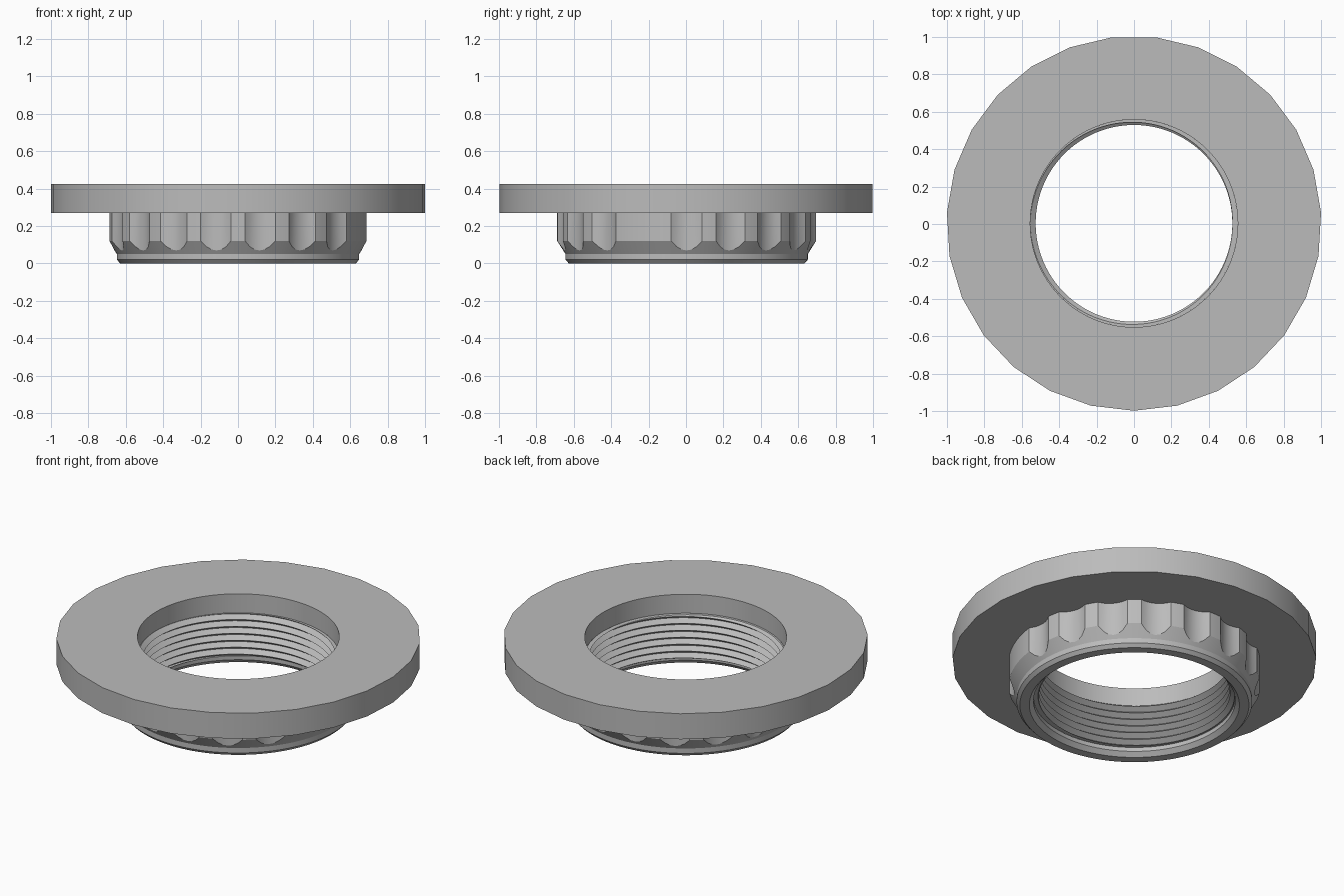
import bpy, bmesh
from math import pi, tau, sin, cos, sqrt, acos, floor, radians

cube = bpy.data.objects.get("Cube")
if cube:
    bpy.data.objects.remove(cube)

CENTRE_Y = 0.0034      # an odd-sided rim sits slightly off centre
BORE, CREST = 0.555, 0.526
THREAD_LOW, THREAD_HIGH = 0.05, 0.31

metal = bpy.data.materials.new("grey metal")
metal.use_nodes = True
grey = (0.5, 0.5, 0.5, 1)
metal.diffuse_color = grey
metal.node_tree.nodes["Principled BSDF"].inputs["Base Color"].default_value = grey


def revolve(name, columns):
    """Skin neighbouring columns of (angle, radius, z) points and weld them."""
    bm = bmesh.new()
    grid = [[bm.verts.new((r * cos(a), r * sin(a) + CENTRE_Y, z)) for a, r, z in col]
            for col in columns]
    for left, right in zip(grid, grid[1:]):
        for i in range(len(left) - 1):
            bm.faces.new((left[i], right[i], right[i + 1], left[i + 1]))
    bmesh.ops.remove_doubles(bm, verts=bm.verts, dist=1e-5)
    mesh = bpy.data.meshes.new(name)
    bm.to_mesh(mesh)
    bm.free()
    mesh.materials.append(metal)
    obj = bpy.data.objects.new(name, mesh)
    bpy.context.collection.objects.link(obj)
    bpy.ops.object.select_all(action="DESELECT")
    obj.select_set(True)
    bpy.context.view_layer.objects.active = obj
    bpy.ops.object.shade_smooth_by_angle(angle=radians(28))
    return obj


# Flange: coarse polygonal rim around a fine round bore
SIDES, FINE = 27, 4
RIM, BOTTOM, TOP = 1.0017, 0.27, 0.425
flange = []
for j in range(SIDES * FINE + 1):
    a = -pi / 2 + tau * j / (SIDES * FINE)
    corner = -pi / 2 + tau * floor(j / FINE + 0.5) / SIDES
    flange.append([(a, 0.62, BOTTOM), (corner, RIM, BOTTOM), (corner, RIM, TOP),
                   (a, BORE, TOP), (a, BORE, THREAD_HIGH)])
revolve("flange", flange)

# Splined collar: round grooves cut into a tapered ring, one groove left out
SLOTS, PLAIN_SLOT = 18, 17
OUTER, FLOOR, CUT = 0.692, 0.66, 0.14
LIP, LIP_Z, TAPER_Z = 0.648, 0.05, 0.12
axis = FLOOR + CUT
half = acos((axis ** 2 + OUTER ** 2 - CUT ** 2) / (2 * axis * OUTER))
offsets = [-radians(10), -radians(8.3)] + [half * k / 3 for k in range(-3, 4)] + [radians(8.3)]


def collar_column(slot, d):
    a = slot * tau / SLOTS + d
    r = OUTER
    if slot != PLAIN_SLOT and abs(d) < half - 1e-6:
        r = axis * cos(d) - sqrt(CUT ** 2 - (axis * sin(d)) ** 2)
    taper = LIP_Z + (TAPER_Z - LIP_Z) * (r - LIP) / (OUTER - LIP)
    profile = [(BORE, THREAD_LOW), (BORE, 0.025), (0.578, 0), (0.63, 0),
               (LIP, 0.02), (LIP, LIP_Z), (r, taper), (r, BOTTOM)]
    return [(a, radius, z) for radius, z in profile]


collar = [collar_column(s, d) for s in range(SLOTS) for d in offsets]
collar.append(collar_column(SLOTS, offsets[0]))
revolve("splined_collar", collar)

# Internal thread: a helical V profile clipped to the threaded length
PITCH, STEPS = 0.042, 96
rows = 2 * int((THREAD_HIGH - THREAD_LOW) / PITCH) + 8
thread = []
for j in range(STEPS + 1):
    a = tau * j / STEPS
    lift = PITCH * j / STEPS
    col = [(a, BORE, THREAD_HIGH)]
    for i in range(rows):
        z = THREAD_HIGH + PITCH * (1 - i / 2) + lift
        z = min(max(z, THREAD_LOW), THREAD_HIGH)
        phase = (z - THREAD_HIGH - lift) / PITCH
        wave = 2 * abs(phase - floor(phase + 0.5))
        col.append((a, CREST + (BORE - CREST) * wave, z))
    col.append((a, BORE, THREAD_LOW))
    thread.append(col)
revolve("internal_thread", thread)
